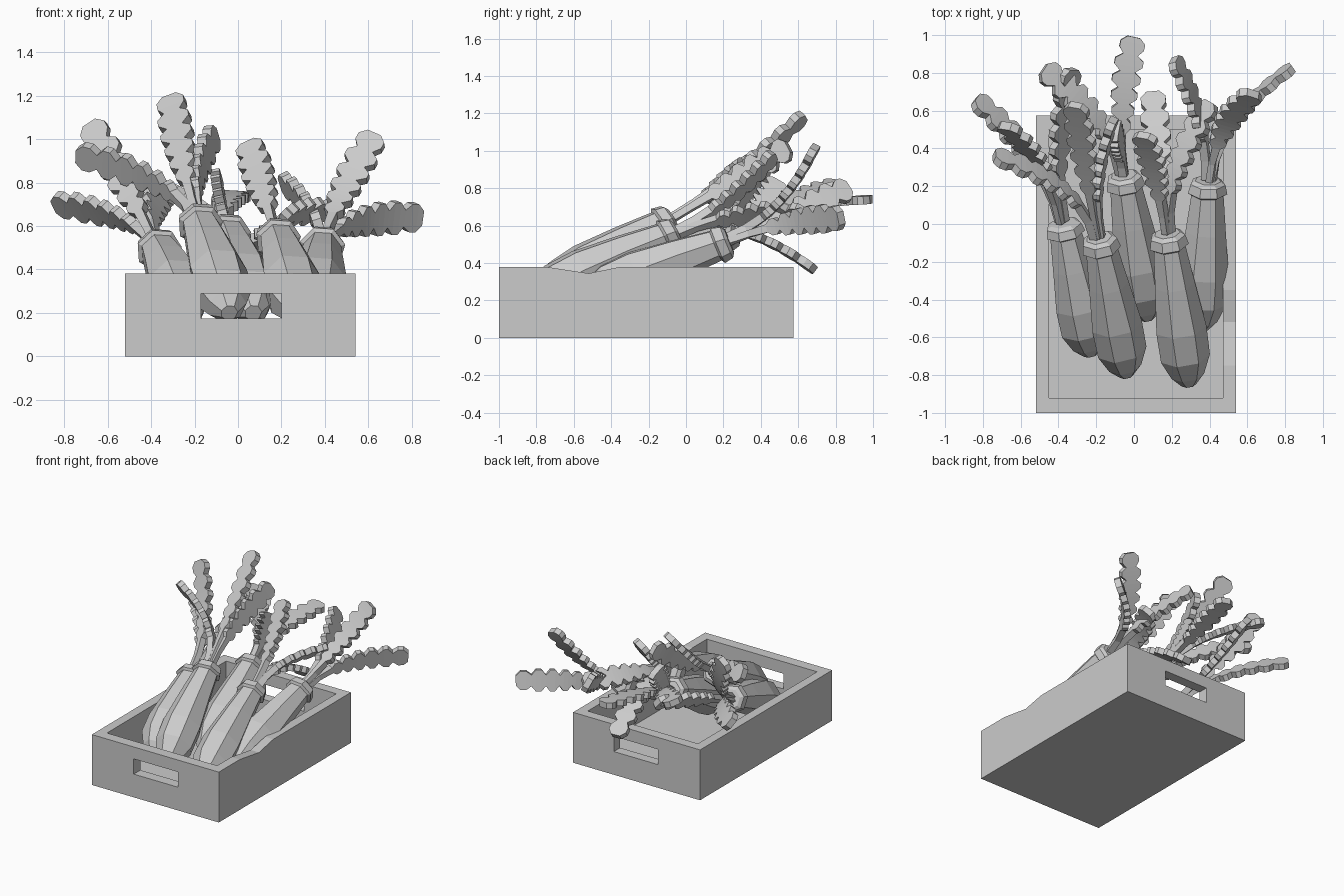
import bpy, bmesh, math
from mathutils import Vector, Matrix

if "Cube" in bpy.data.objects:
    bpy.data.objects.remove(bpy.data.objects["Cube"], do_unlink=True)

GREY = (0.6, 0.6, 0.6, 1.0)
mat = bpy.data.materials.new("plain grey")
mat.use_nodes = True
mat.diffuse_color = GREY
mat.node_tree.nodes["Principled BSDF"].inputs["Base Color"].default_value = GREY


def finish(name, bm):
    bmesh.ops.recalc_face_normals(bm, faces=bm.faces)
    me = bpy.data.meshes.new(name)
    bm.to_mesh(me)
    bm.free()
    me.materials.append(mat)
    ob = bpy.data.objects.new(name, me)
    bpy.context.collection.objects.link(ob)
    return ob


def box(name, lo, hi):
    lo, hi = Vector(lo), Vector(hi)
    bm = bmesh.new()
    bmesh.ops.create_cube(bm, size=1, matrix=Matrix.Translation((lo + hi) / 2)
                          @ Matrix.Diagonal((hi - lo).to_4d()))
    return finish(name, bm)


def prism(name, points, depth):
    bm = bmesh.new()
    face = bm.faces.new([bm.verts.new(p) for p in points])
    top = bmesh.ops.extrude_face_region(bm, geom=[face])["geom"]
    bmesh.ops.translate(bm, vec=depth, verts=[v for v in top if isinstance(v, bmesh.types.BMVert)])
    return finish(name, bm)


def skin(bm, rings):
    """Join rings of vertices into a closed tube."""
    count = len(rings[0])
    for a, b in zip(rings, rings[1:]):
        for i in range(count):
            j = (i + 1) % count
            bm.faces.new((a[i], a[j], b[j], b[i]))
    bm.faces.new(rings[0])
    bm.faces.new(rings[-1])


# Crate: hollowed box, handle slots at both ends, worn dip in the left rim
crate = box("crate", (-0.52, -1.0, 0), (0.54, 0.575, 0.38))
dip = [(-0.75, 0.38), (-0.52, 0.345), (-0.35, 0.38), (-0.35, 0.5), (-0.75, 0.5)]
cutters = [
    box("cavity_cutter", (-0.45, -0.92, 0.06), (0.47, 0.50, 0.6)),
    box("handle_cutter", (-0.17, -1.2, 0.175), (0.20, 0.8, 0.29)),
    prism("dip_cutter", [(0.44, y, z) for y, z in dip], (0.2, 0, 0)),
]
bpy.context.view_layer.objects.active = crate
for cutter in cutters:
    cutter.hide_render = True
    mod = crate.modifiers.new("cut", 'BOOLEAN')
    mod.operation = 'DIFFERENCE'
    mod.solver = 'EXACT'
    mod.object = cutter
    bpy.ops.object.modifier_apply(modifier=mod.name)
    bpy.data.objects.remove(cutter, do_unlink=True)

# Root profile: (position from crown to tip, radius), collar first
PROFILE = [(-0.04, 0.07), (-0.02, 0.095), (0.04, 0.107), (0.055, 0.088), (0.3, 0.11),
           (0.6, 0.138), (0.8, 0.135), (0.93, 0.09), (1.0, 0.04)]
SIDES = 7


def root(name, crown, tip):
    axis = tip - crown
    side = axis.cross(Vector((0, 0, 1))).normalized()
    up = side.cross(axis).normalized()
    angles = [2 * math.pi * i / SIDES + 0.3 for i in range(SIDES)]
    bm = bmesh.new()
    rings = []
    for t, r in PROFILE:
        c = crown + axis * t + up * 0.015 * math.sin(math.pi * t)
        rings.append([bm.verts.new(c + (side * math.cos(a) + up * math.sin(a)) * r) for a in angles])
    skin(bm, rings)
    return finish(name, bm)


def leaf_sections(stem=0.34):
    """Half widths along a leaf: slim stem, then a blade with deep notches."""
    rows = [(0, 0.018), (stem * 0.5, 0.018), (stem, 0.022)]
    widths = (0.045, 0.06, 0.07, 0.076, 0.076, 0.066)
    step = (1 - stem) / len(widths)
    for k, full in enumerate(widths):
        t = stem + k * step
        rows += [(t + step * 0.35, full), (t + step * 0.7, full), (t + step, full * 0.52)]
    return rows


def leaf(name, start, axis, end, normal):
    """Thick serrated blade swept along a curve leaving the crown."""
    mid = start + axis * (end - start).length * 0.45
    bm = bmesh.new()
    rings = []
    for t, w in leaf_sections():
        p = start * (1 - t) ** 2 + mid * 2 * t * (1 - t) + end * t * t
        d = ((mid - start) * (1 - t) + (end - mid) * t).normalized()
        side = d.cross(normal).normalized()
        n = side.cross(d) * 0.022
        rings.append([bm.verts.new(p + side * (w * s) + n * h)
                      for s, h in ((-1, -1), (1, -1), (1, 1), (-1, 1))])
    skin(bm, rings)
    return finish(name, bm)


# Directions the flat of a leaf can face
UP, FRONT, SIDE = (0, -0.3, 1), (-0.25, -1, 0.15), (1, 0, 0.3)
BACK_UP, OUTWARD = (0, 0.8, 0.55), (0.35, -1, -0.25)
TILT_R, TILT_L = (-0.8, -0.2, 0.7), (0.8, -0.3, 0.7)

# Each vegetable: crown, tip, and its leaves as (end point, facing)
VEGETABLES = {
    "middle_right": ((-0.18, -0.10, 0.62), (-0.04, -0.80, 0.20), [
        ((-0.74, 0.36, 0.93), BACK_UP), ((-0.31, 0.63, 1.19), FRONT), ((-0.11, 0.55, 1.02), SIDE)]),
    "front_left": ((0.18, -0.08, 0.55), (0.29, -0.85, 0.19), [
        ((0.05, 0.47, 0.98), FRONT), ((0.41, 0.64, 0.66), TILT_R), ((0.1, 0.69, 0.36), UP)]),
    "middle_back": ((-0.05, 0.23, 0.57), (0.07, -0.50, 0.20), [
        ((0.0, 0.99, 0.74), UP), ((-0.48, 0.82, 0.82), TILT_L), ((-0.1, 0.5, 0.84), SIDE)]),
    "back_left": ((0.39, 0.20, 0.51), (0.35, -0.56, 0.20), [
        ((0.63, 0.69, 1.02), FRONT), ((0.84, 0.83, 0.64), OUTWARD), ((0.21, 0.87, 0.8), SIDE)]),
    "far_right": ((-0.37, -0.02, 0.50), (-0.23, -0.69, 0.19), [
        ((-0.84, 0.66, 0.70), BACK_UP), ((-0.68, 0.52, 1.07), FRONT), ((-0.33, 0.82, 0.78), TILT_L)]),
}

for name, (crown, tip, leaves) in VEGETABLES.items():
    crown, tip = Vector(crown), Vector(tip)
    root(name + "_root", crown, tip)
    axis = (crown - tip).normalized()
    for k, (end, normal) in enumerate(leaves):
        end = Vector(end)
        spread = (end - crown).normalized() * 0.04
        leaf(f"{name}_leaf_{k + 1}", crown + spread, axis, end, Vector(normal))
